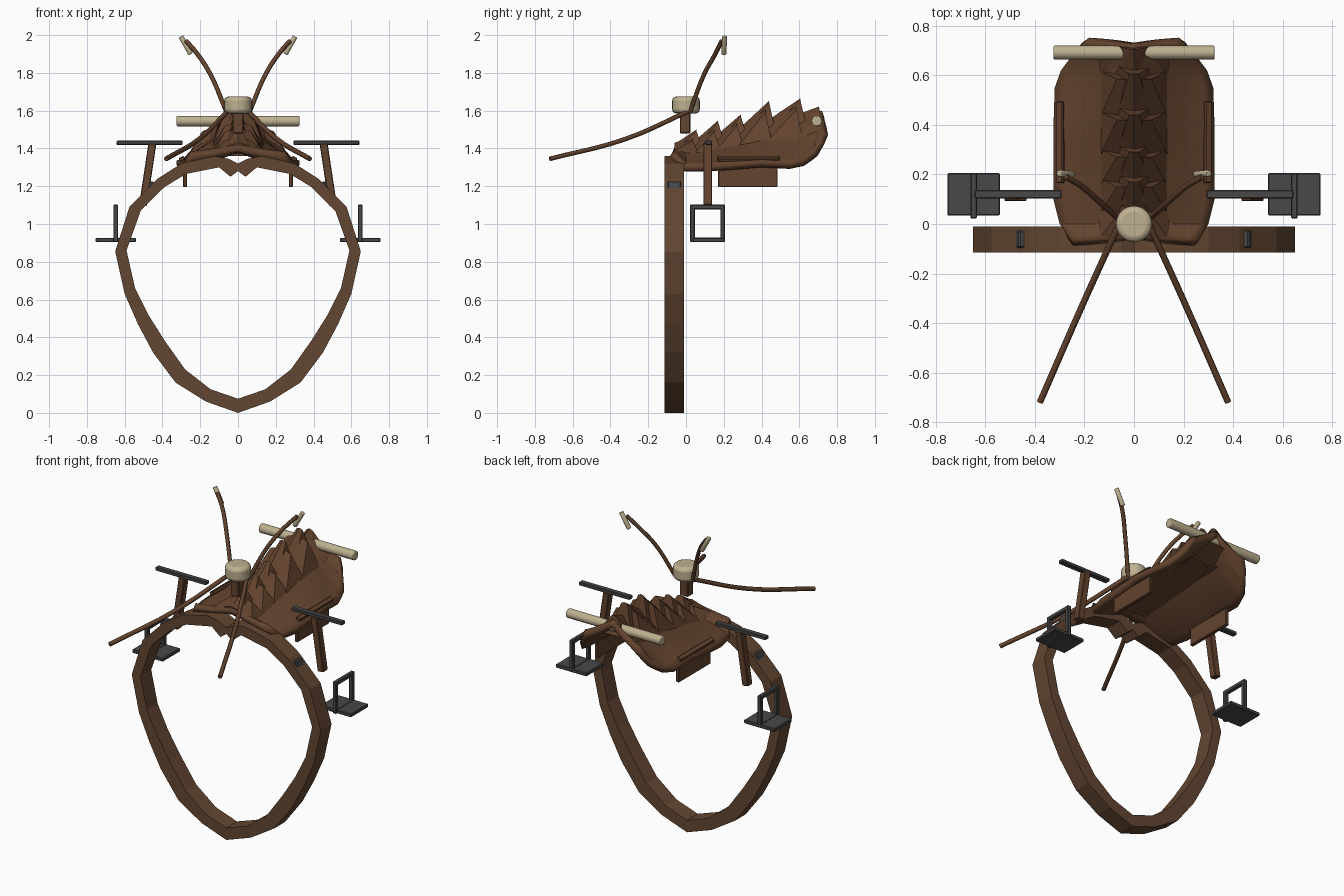
import bpy, bmesh, math
from mathutils import Vector

if "Cube" in bpy.data.objects:
    bpy.data.objects.remove(bpy.data.objects["Cube"])


def material(name, rgb):
    m = bpy.data.materials.new(name)
    m.diffuse_color = (*rgb, 1)
    m.use_nodes = True
    m.node_tree.nodes["Principled BSDF"].inputs["Base Color"].default_value = m.diffuse_color
    return m


LEATHER = material("saddle_leather", (0.125, 0.056, 0.027))
STRAP = material("strap_leather", (0.125, 0.062, 0.032))
METAL = material("dark_metal", (0.065, 0.065, 0.068))
BONE = material("pale_bone", (0.52, 0.44, 0.28))


def mesh_object(name, verts, faces, mat):
    me = bpy.data.meshes.new(name)
    me.from_pydata(verts, [], faces)
    bm = bmesh.new()
    bm.from_mesh(me)
    bmesh.ops.recalc_face_normals(bm, faces=bm.faces)
    bm.to_mesh(me)
    bm.free()
    ob = bpy.data.objects.new(name, me)
    bpy.context.collection.objects.link(ob)
    me.materials.append(mat)
    return ob


def bevel(ob, width, segments=1):
    b = ob.modifiers.new("bevel", 'BEVEL')
    b.width, b.segments = width, segments


def box(name, centre, size, mat, angle=0, edge=0.004):
    bpy.ops.mesh.primitive_cube_add(size=1, location=centre, rotation=(0, angle, 0))
    ob = bpy.context.object
    ob.name = name
    ob.scale = size
    bpy.ops.object.transform_apply(location=False, rotation=False, scale=True)
    ob.data.materials.append(mat)
    if edge:
        bevel(ob, edge)
    return ob


def rod(name, a, b, radius, mat, sides=12, edge=0.005):
    a, b = Vector(a), Vector(b)
    bpy.ops.mesh.primitive_cylinder_add(vertices=sides, radius=radius, depth=(b - a).length, location=(a + b) / 2)
    ob = bpy.context.object
    ob.name = name
    ob.rotation_euler = (b - a).to_track_quat('Z', 'Y').to_euler()
    ob.data.materials.append(mat)
    bevel(ob, edge, 2)
    bpy.ops.object.shade_smooth_by_angle()
    return ob


def tube(name, points, radius, mat):
    cu = bpy.data.curves.new(name, 'CURVE')
    cu.dimensions = '3D'
    cu.bevel_depth, cu.bevel_resolution = radius, 1
    cu.use_fill_caps = True
    cu.resolution_u = 5
    sp = cu.splines.new('BEZIER')
    sp.bezier_points.add(len(points) - 1)
    for bp, p in zip(sp.bezier_points, points):
        bp.co = p
        bp.handle_left_type = bp.handle_right_type = 'AUTO'
    ob = bpy.data.objects.new(name, cu)
    bpy.context.collection.objects.link(ob)
    cu.materials.append(mat)
    return ob


def lerp(ys, vals, y):
    for i in range(len(ys) - 1):
        if y <= ys[i + 1]:
            t = (y - ys[i]) / (ys[i + 1] - ys[i])
            return vals[i] + t * (vals[i + 1] - vals[i])
    return vals[-1]


# Girth strap: closed loop with a notched top
outer = [(0, 0), (.17, .06), (.33, .16), (.45, .32), (.53, .47), (.60, .63), (.65, .855),
         (.575, 1.09), (.425, 1.24), (.30, 1.32), (.125, 1.36), (.05, 1.345), (0, 1.32)]
inner = [(0, .075), (.145, .125), (.28, .23), (.39, .385), (.475, .52), (.545, .66), (.59, .86),
         (.515, 1.07), (.39, 1.195), (.275, 1.265), (.10, 1.30), (.04, 1.25), (0, 1.28)]
outer += [(-x, z) for x, z in outer[-2:0:-1]]
inner += [(-x, z) for x, z in inner[-2:0:-1]]
n = len(outer)
rings = [(outer, -.115), (inner, -.115), (inner, -.01), (outer, -.01)]
verts = [(x, y, z) for loop, y in rings for x, z in loop]
faces = [(r * n + i, r * n + (i + 1) % n, (r + 1) % 4 * n + (i + 1) % n, (r + 1) % 4 * n + i)
         for r in range(4) for i in range(n)]
mesh_object("girth_strap", verts, faces, STRAP)

# Saddle shell: lofted arches along y
YS = [-.06, 0, .1, .2, .4, .55, .62, .68, .72]
EDGE = [1.385, 1.315, 1.315, 1.32, 1.335, 1.325, 1.34, 1.39, 1.49]
RIDGE = [1.42, 1.42, 1.44, 1.47, 1.53, 1.565, 1.575, 1.59, 1.60]
HALF = [.25, .30, .325, .325, .325, .32, .295, .25, .19]


def surface(x, y):
    t = min(1, abs(x) / lerp(YS, HALF, y))
    e, r = lerp(YS, EDGE, y), lerp(YS, RIDGE, y)
    return e + (r - e) * (1 - t) ** 1.15


cols = 16
verts, faces = [], []
rows = [-.06, -.03, 0, .05, .1, .2, .3, .4, .48, .55, .59, .62, .65, .68, .7, .72]
for y in rows:
    w = lerp(YS, HALF, y)
    for i in range(cols + 1):
        x = w * (2 * i / cols - 1)
        verts.append((x, y, surface(x, y)))
for j in range(len(rows) - 1):
    for i in range(cols):
        a = j * (cols + 1) + i
        faces.append((a, a + 1, a + cols + 2, a + cols + 1))
shell = mesh_object("saddle_shell", verts, faces, LEATHER)
if shell.data.polygons[0].normal.z < 0:
    shell.data.flip_normals()
s = shell.modifiers.new("thickness", 'SOLIDIFY')
s.thickness, s.offset = .038, -1
bpy.context.view_layer.objects.active = shell
shell.select_set(True)
bpy.ops.object.shade_smooth_by_angle(angle=math.radians(25))

# Spine scales: wedges that rise to the back, with a lower and wider skirt scale
peaks = [(.055, 1.50), (.17, 1.548), (.29, 1.58), (.44, 1.652), (.605, 1.665), (.705, 1.622)]
start = -.05
for k, (yp, zp) in enumerate(peaks):
    for label, w, top, shift in (("spine_scale", .07, .02, 0), ("skirt_scale", .14, .07, -.02)):
        y1, y0 = yp + shift, start + shift * .5
        yb = min(y1 + .035, .72)
        rise = zp if w < .1 else zp - .035
        zb = surface(w, yb) - .01
        v = [(-w, y0, surface(w, y0) - .01), (w, y0, surface(w, y0) - .01), (0, y0, surface(0, y0) + .01),
             (-w, yb, zb), (w, yb, zb), (-top, y1, rise - top * .35), (0, y1, rise), (top, y1, rise - top * .35)]
        mesh_object(f"{label}_{k}", v, [(0, 1, 2), (0, 2, 6, 5), (2, 1, 7, 6), (0, 5, 3), (1, 4, 7),
                                        (3, 5, 6, 7, 4), (0, 3, 4, 1)], LEATHER)
    start = yp - .01

# Cantle bar, horn post and horn knob
rod("cantle_bar", (-.325, .692, 1.545), (.325, .692, 1.545), .028, BONE, 16)
box("horn_post", (0, -.005, 1.54), (.056, .056, .12), LEATHER)
knob = rod("horn_knob", (0, 0, 1.585), (0, 0, 1.675), .073, BONE, 24)
knob.modifiers["bevel"].width = .022
knob.modifiers["bevel"].segments = 3

for side, sx in (("left", -1), ("right", 1)):
    # Long forward rein and raised rear rein with its grip
    tube(f"{side}_front_rein", [(sx * .05, .02, 1.60), (sx * .205, -.32, 1.45), (sx * .38, -.72, 1.345)], .013, LEATHER)
    tube(f"{side}_rear_rein", [(sx * .06, .02, 1.59), (sx * .145, .095, 1.79), (sx * .215, .155, 1.90),
                               (sx * .275, .19, 1.97)], .012, LEATHER)
    rod(f"{side}_rein_grip", (sx * .25, .2, 1.90), (sx * .302, .205, 1.992), .014, BONE, 10, .003)

    # Hanging flap and raised welt on the skirt
    box(f"{side}_flap", (sx * .28, .327, 1.25), (.022, .315, .11), LEATHER)
    box(f"{side}_welt", (sx * .297, .33, 1.345), (.03, .33, .022), LEATHER, sx * .5)

    # T handle on a leaning post
    box(f"{side}_handle_post", (sx * .478, .115, 1.262), (.042, .046, .33), LEATHER, -sx * .15)
    box(f"{side}_handle_bar", (sx * .468, .12, 1.43), (.35, .034, .022), METAL)

    # Stirrup: square frame on a plate
    box(f"{side}_stirrup_plate", (sx * .647, .12, .915), (.213, .17, .022), METAL)
    for z in (.917, 1.09):
        box(f"{side}_stirrup_bar", (sx * .647, .114, z), (.025, .185, .025), METAL)
    for y in (.034, .194):
        box(f"{side}_stirrup_upright", (sx * .647, y, 1.0), (.025, .025, .185), METAL)

    # Buckle on the strap
    box(f"{side}_strap_buckle", (sx * .458, -.062, 1.2), (.028, .07, .05), METAL, -sx * .3, .006)
